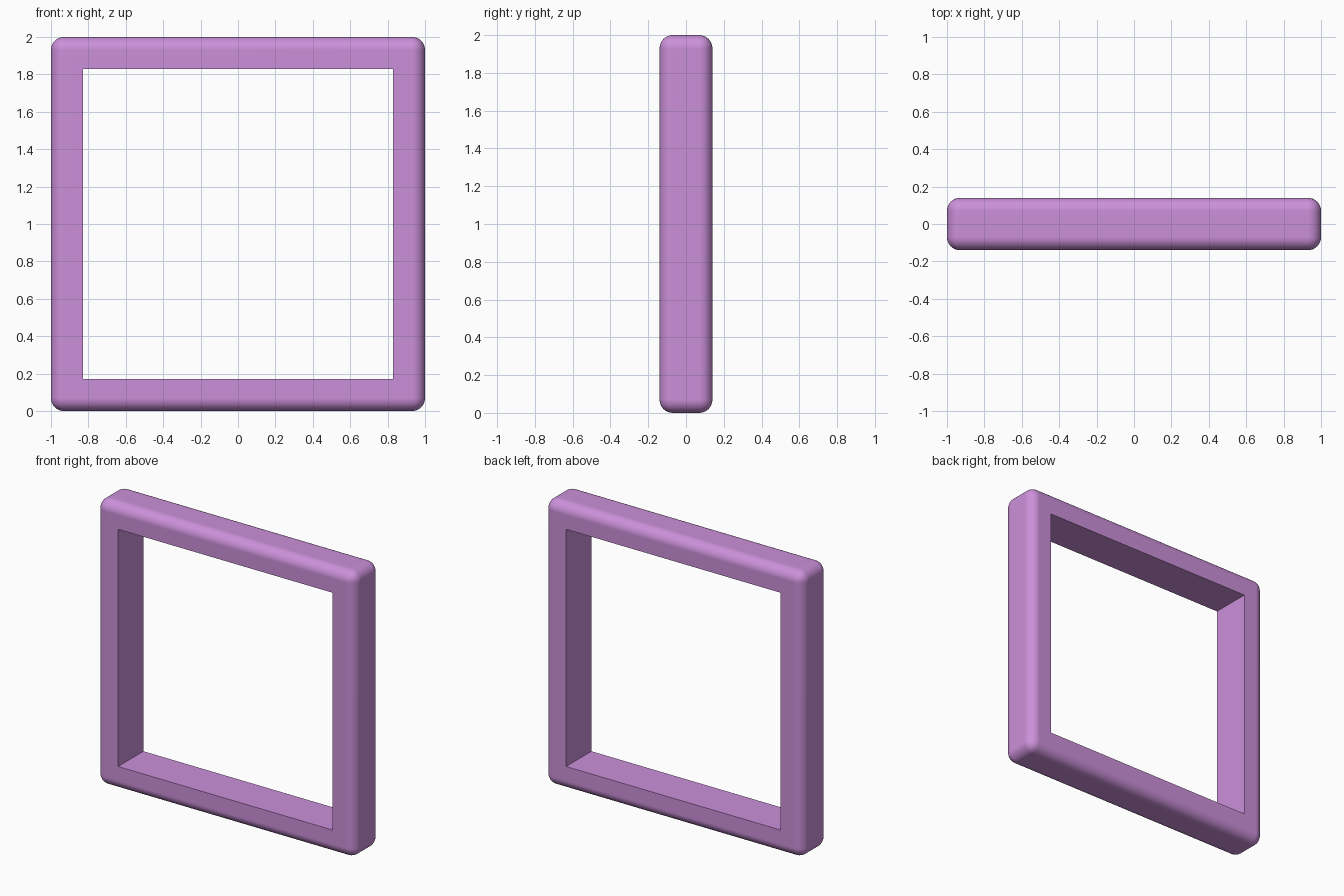
import bpy

if "Cube" in bpy.data.objects:
    bpy.data.objects.remove(bpy.data.objects["Cube"])

W, D, BAR, R = 2.0, 0.28, 0.17, 0.07


def box(name, size):
    bpy.ops.mesh.primitive_cube_add(size=1, location=(0, 0, W / 2))
    ob = bpy.context.object
    ob.name = name
    ob.scale = size
    bpy.ops.object.transform_apply(location=False, rotation=False, scale=True)
    return ob


# Square opening cutter
cutter = box("opening_cutter", (W - 2 * BAR, 1, W - 2 * BAR))
cutter.hide_render = True

# Outer block with rounded edges, sharp square opening cut through
frame = box("square_frame", (W, D, W))
bev = frame.modifiers.new("round_edges", 'BEVEL')
bev.width = R
bev.segments = 8
bev.limit_method = 'ANGLE'
cut = frame.modifiers.new("opening", 'BOOLEAN')
cut.operation = 'DIFFERENCE'
cut.solver = 'EXACT'
cut.object = cutter
for name in ("round_edges", "opening"):
    bpy.ops.object.modifier_apply(modifier=name)
bpy.data.objects.remove(cutter, do_unlink=True)

# Smooth rounding with flat faces kept flat
bpy.ops.object.shade_smooth_by_angle(angle=0.6)
wn = frame.modifiers.new("flat_faces", 'WEIGHTED_NORMAL')
wn.keep_sharp = True

# Purple finish
mat = bpy.data.materials.new("purple")
mat.diffuse_color = (0.60, 0.28, 0.70, 1)
mat.use_nodes = True
mat.node_tree.nodes["Principled BSDF"].inputs["Base Color"].default_value = mat.diffuse_color
frame.data.materials.clear()
frame.data.materials.append(mat)
